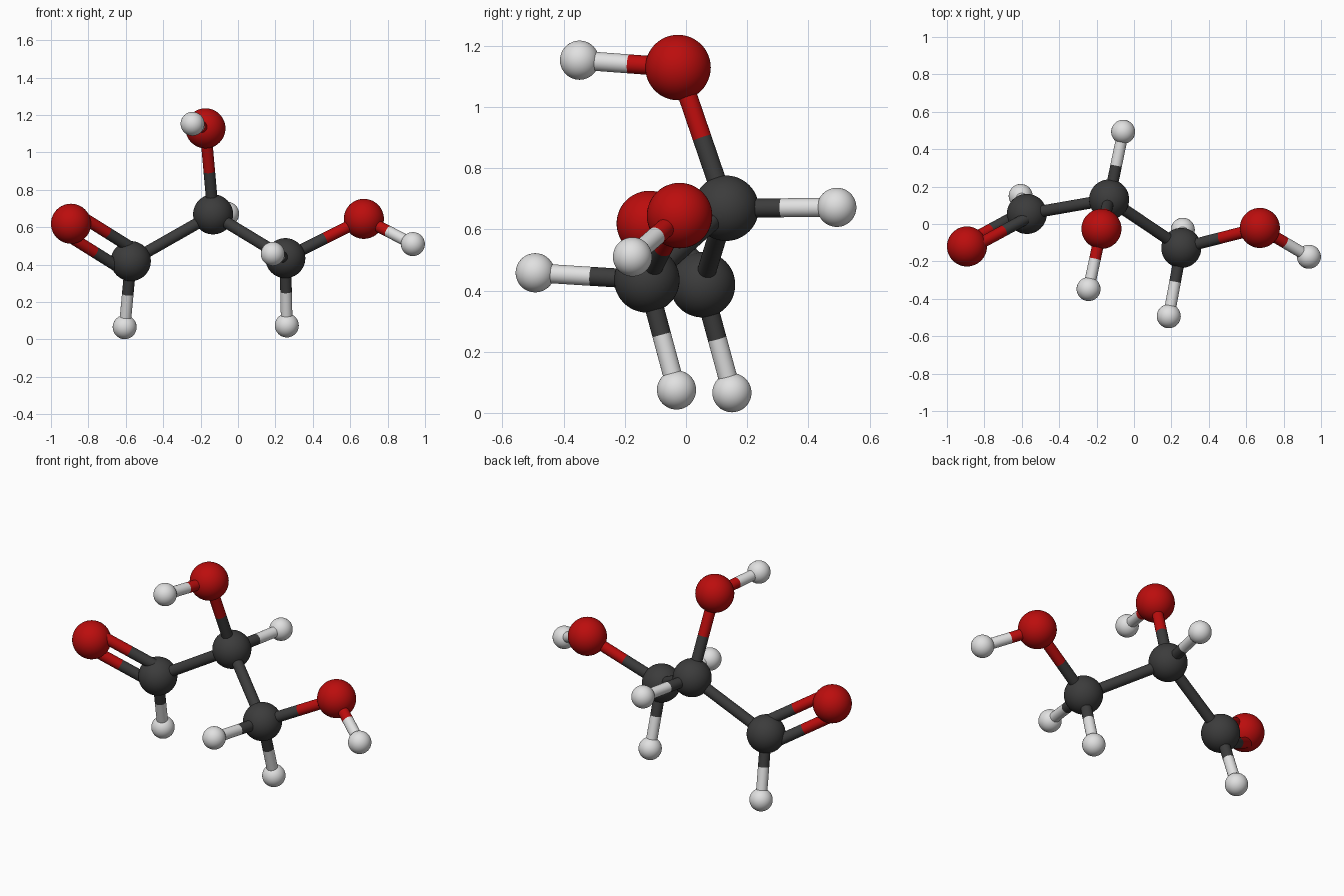
import bpy
from mathutils import Vector

if "Cube" in bpy.data.objects:
    bpy.data.objects.remove(bpy.data.objects["Cube"])


def material(name, color):
    m = bpy.data.materials.new(name)
    m.diffuse_color = (*color, 1)
    m.use_nodes = True
    m.node_tree.nodes["Principled BSDF"].inputs["Base Color"].default_value = m.diffuse_color
    return m


MATS = {
    "carbon": material("dark grey", (0.045, 0.045, 0.045)),
    "oxygen": material("deep red", (0.5, 0.004, 0.004)),
    "hydrogen": material("pale grey", (0.75, 0.75, 0.75)),
}
RADIUS = {"carbon": 0.107, "oxygen": 0.107, "hydrogen": 0.064}
BOND_R = 0.031

# Atoms: name -> (element, centre)
ATOMS = {
    "end_carbon": ("carbon", (-0.573, 0.054, 0.419)),
    "middle_carbon": ("carbon", (-0.133, 0.131, 0.669)),
    "tail_carbon": ("carbon", (0.253, -0.128, 0.435)),
    "end_oxygen": ("oxygen", (-0.893, -0.120, 0.619)),
    "top_oxygen": ("oxygen", (-0.174, -0.026, 1.129)),
    "tail_oxygen": ("oxygen", (0.673, -0.021, 0.645)),
    "end_hydrogen": ("hydrogen", (-0.606, 0.150, 0.066)),
    "middle_hydrogen": ("hydrogen", (-0.058, 0.493, 0.672)),
    "top_hydrogen": ("hydrogen", (-0.243, -0.348, 1.153)),
    "lower_tail_hydrogen": ("hydrogen", (0.261, -0.031, 0.075)),
    "front_tail_hydrogen": ("hydrogen", (0.186, -0.493, 0.458)),
    "tail_oxygen_hydrogen": ("hydrogen", (0.935, -0.175, 0.510)),
}


def finish(name, element):
    ob = bpy.context.object
    ob.name = name
    ob.data.materials.append(MATS[element])
    bpy.ops.object.shade_smooth_by_angle()


def rod(name, a, b, element):
    bpy.ops.mesh.primitive_cylinder_add(vertices=32, radius=BOND_R, depth=(b - a).length,
                                        location=(a + b) / 2)
    bpy.context.object.rotation_euler = (b - a).to_track_quat('Z', 'Y').to_euler()
    finish(name, element)


def bond(first, second, shift=Vector()):
    # Each half takes the colour of its atom
    (e1, p1), (e2, p2) = ATOMS[first], ATOMS[second]
    a, b = Vector(p1) + shift, Vector(p2) + shift
    mid = (a + b) / 2
    rod(f"bond_{first}_half", a, mid, e1)
    rod(f"bond_{second}_half", mid, b, e2)


# Atom balls
for name, (element, centre) in ATOMS.items():
    bpy.ops.mesh.primitive_uv_sphere_add(segments=48, ring_count=24,
                                         radius=RADIUS[element], location=centre)
    finish(name, element)

# Single bonds
for pair in [("end_carbon", "middle_carbon"), ("middle_carbon", "tail_carbon"),
             ("middle_carbon", "top_oxygen"), ("tail_carbon", "tail_oxygen"),
             ("end_carbon", "end_hydrogen"), ("middle_carbon", "middle_hydrogen"),
             ("top_oxygen", "top_hydrogen"), ("tail_carbon", "lower_tail_hydrogen"),
             ("tail_carbon", "front_tail_hydrogen"), ("tail_oxygen", "tail_oxygen_hydrogen")]:
    bond(*pair)

# Double bond: two parallel rods in the plane of the end carbon
c, o, n = (Vector(ATOMS[k][1]) for k in ("end_carbon", "end_oxygen", "middle_carbon"))
axis = (o - c).normalized()
side = (n - c) - axis * (n - c).dot(axis)
for s in (-1, 1):
    bond("end_carbon", "end_oxygen", side.normalized() * 0.062 * s)
